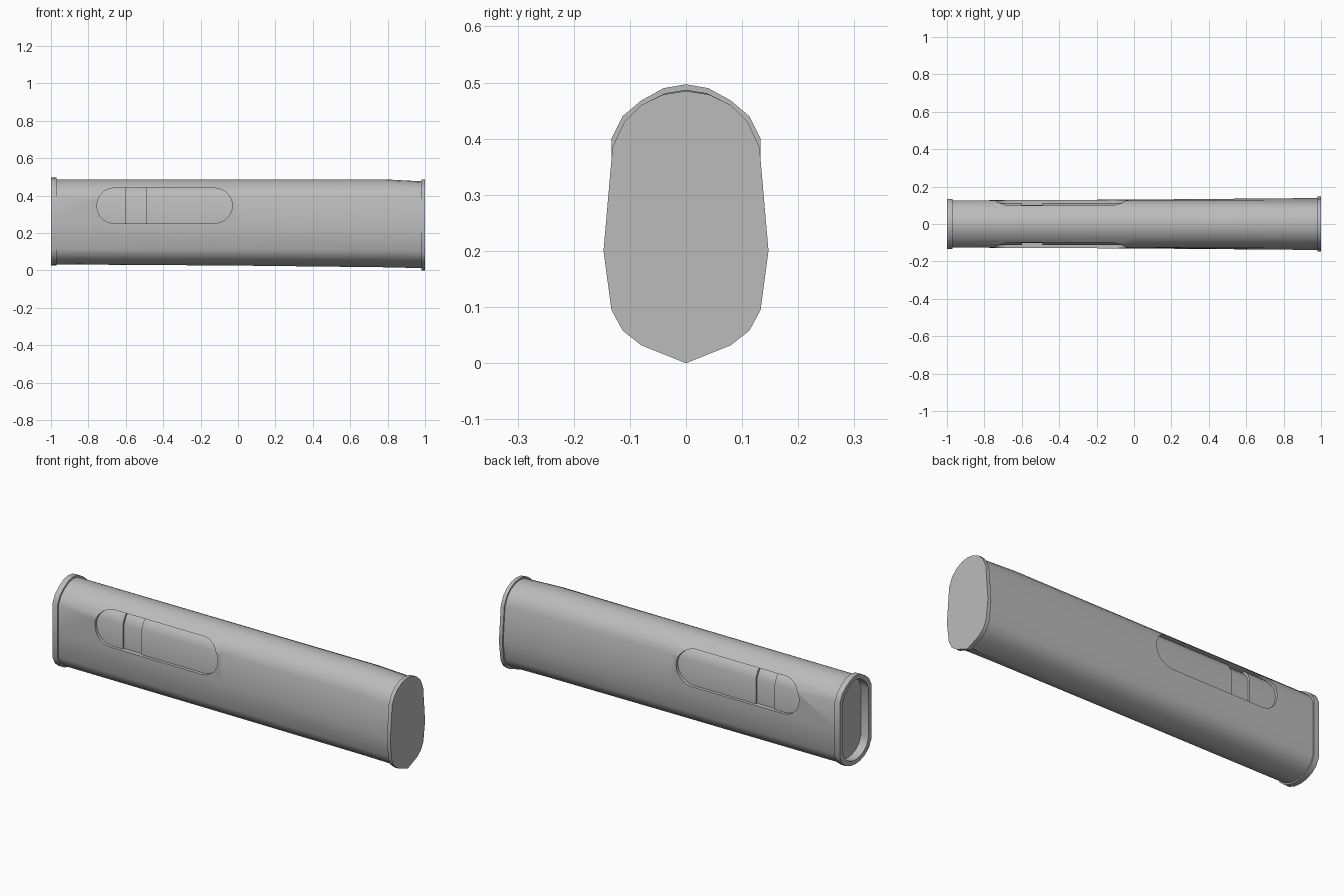
import bpy, bmesh, math

old = bpy.data.objects.get("Cube")
if old:
    bpy.data.objects.remove(old, do_unlink=True)

grey = bpy.data.materials.new("mid_grey")
grey.use_nodes = True
colour = (0.5, 0.5, 0.5, 1)
grey.diffuse_color = colour
grey.node_tree.nodes["Principled BSDF"].inputs["Base Color"].default_value = colour

# Half cross-sections (y, z), from bottom centre to top centre
COLLAR = [(0, .025), (.04, .03), (.08, .044), (.113, .07), (.133, .11), (.133, .25),
          (.133, .4), (.113, .44), (.08, .468), (.04, .49), (0, .497)]
CAP = [(0, 0), (.04, .016), (.08, .032), (.113, .058), (.133, .095), (.147, .2),
       (.131, .385), (.11, .43), (.08, .46), (.04, .479), (0, .485)]


def fit(half, width, low, high):
    """Rescale a half section to a half width and a height range."""
    w = max(p[0] for p in half)
    z0, z1 = half[0][1], half[-1][1]
    return [(y * width / w, low + (z - z0) * (high - low) / (z1 - z0)) for y, z in half]


def blend(a, b, t):
    return [(p[0] + (q[0] - p[0]) * t, p[1] + (q[1] - p[1]) * t) for p, q in zip(a, b)]


def loft(name, stations):
    """Closed solid through (x, half section) stations, mirrored across y = 0."""
    bm = bmesh.new()
    rings = []
    for x, half in stations:
        loop = half + [(-y, z) for y, z in half[-2:0:-1]]
        rings.append([bm.verts.new((x, y, z)) for y, z in loop])
    n = len(rings[0])
    for a, b in zip(rings, rings[1:]):
        for i in range(n):
            j = (i + 1) % n
            bm.faces.new((a[i], a[j], b[j], b[i]))
    bm.faces.new(rings[0])
    bm.faces.new(rings[-1])
    return finish(name, bm)


def finish(name, bm):
    bmesh.ops.recalc_face_normals(bm, faces=bm.faces)
    mesh = bpy.data.meshes.new(name)
    bm.to_mesh(mesh)
    bm.free()
    mesh.materials.append(grey)
    obj = bpy.data.objects.new(name, mesh)
    bpy.context.collection.objects.link(obj)
    return obj


def activate(obj):
    bpy.ops.object.select_all(action='DESELECT')
    obj.select_set(True)
    bpy.context.view_layer.objects.active = obj


def cut(obj, cutter):
    mod = obj.modifiers.new("cut", 'BOOLEAN')
    mod.operation, mod.solver, mod.object = 'DIFFERENCE', 'EXACT', cutter
    activate(obj)
    bpy.ops.object.modifier_apply(modifier=mod.name)


# Tapering shell
rear = fit(COLLAR, .126, .032, .487)
front = fit(CAP, .139, .014, .487)
tip = fit(CAP, .139, .012, .476)
shell = loft("shell", [(-.985, rear), (0, blend(rear, front, .35)),
                       (.78, blend(rear, front, .85)), (.99, tip)])

# Rear collar and front end cap
collar = loft("rear_collar", [(-1, COLLAR), (-.97, COLLAR)])
cap = loft("front_cap", [(.98, CAP), (1, CAP)])

# Recessed rear opening
opening = fit(COLLAR, .108, .048, .474)
recess = loft("recess_cutter", [(-1.1, opening), (-.955, opening)])
cut(shell, recess)
cut(collar, recess)

# Round-ended side windows, cut through both sides
bm = bmesh.new()
radius, steps = .094, 10
outline = []
for cx, start, rx in ((-.125, -90, .095), (-.665, 90, .09)):
    for i in range(steps + 1):
        a = math.radians(start + 180 * i / steps)
        outline.append((cx + rx * math.cos(a), .346 + radius * math.sin(a)))
sides = [[bm.verts.new((x, y, z)) for x, z in outline] for y in (-.3, .3)]
for i in range(len(outline)):
    j = (i + 1) % len(outline)
    bm.faces.new((sides[0][i], sides[0][j], sides[1][j], sides[1][i]))
for side in sides:
    bm.faces.new(side)
window = finish("window_cutter", bm)
cut(shell, window)

# Inner liner with a shallow groove showing in the windows
inner = fit(COLLAR, .112, .046, .473)
groove = fit(COLLAR, .102, .056, .463)
liner = loft("inner_liner", [(-.94, inner), (-.6, inner), (-.6, groove),
                             (-.49, groove), (-.49, inner), (.1, inner)])

for helper in (recess, window):
    bpy.data.objects.remove(helper, do_unlink=True)

for obj in (shell, collar, cap, liner):
    activate(obj)
    bpy.ops.object.shade_smooth_by_angle(angle=math.radians(35))
